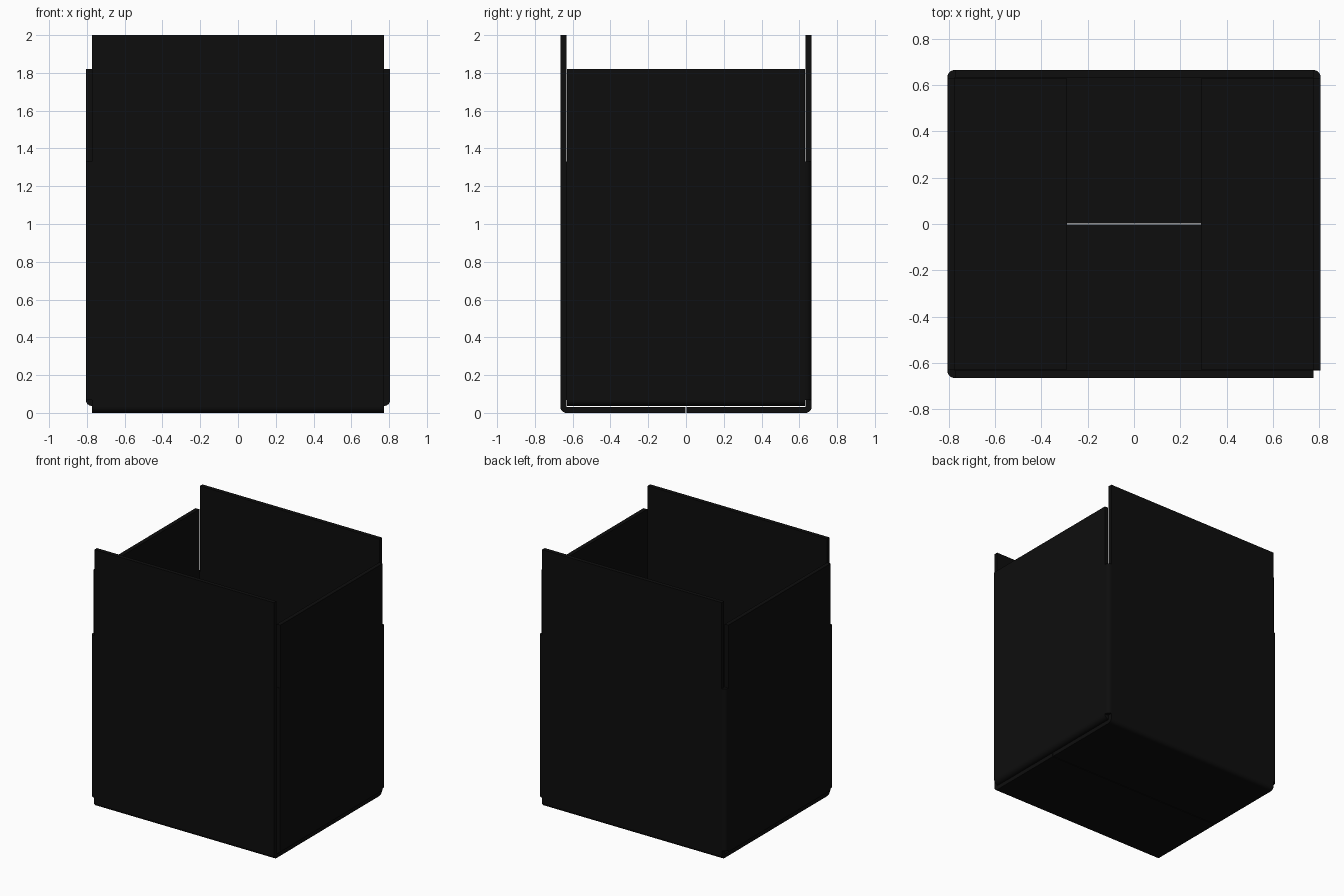
import bpy, bmesh, math
from mathutils import Vector

if "Cube" in bpy.data.objects:
    bpy.data.objects.remove(bpy.data.objects["Cube"])

T = 0.032                  # board thickness
X, Y = 0.774, 0.633        # inner half width and half depth
Z_OUT, Z_IN = T, 0.069     # crease heights of outer and inner bottom flaps
Z_TOP = 1.33               # crease height of the top flaps
GAP = 0.004                # play between flaps and neighbouring walls

black = bpy.data.materials.new("black_board")
black.diffuse_color = (0.004, 0.004, 0.004, 1)
black.use_nodes = True
black.node_tree.nodes["Principled BSDF"].inputs["Base Color"].default_value = black.diffuse_color


def prism(name, section, axis, lo, hi):
    """Extrude a 2D section along an axis; section holds the other two axes in order."""
    bm = bmesh.new()

    def vert(p, d):
        c = list(p)
        c.insert(axis, d)
        return bm.verts.new(Vector(c))

    a = [vert(p, lo) for p in section]
    b = [vert(p, hi) for p in section]
    n = len(section)
    bm.faces.new(a)
    bm.faces.new(b[::-1])
    for i in range(n):
        j = (i + 1) % n
        bm.faces.new((a[j], a[i], b[i], b[j]))
    bmesh.ops.recalc_face_normals(bm, faces=bm.faces)
    me = bpy.data.meshes.new(name)
    bm.to_mesh(me)
    bm.free()
    me.materials.append(black)
    ob = bpy.data.objects.new(name, me)
    bpy.context.collection.objects.link(ob)
    return ob


def box(name, x0, x1, y0, y1, z0, z1):
    return prism(name, [(x0, y0), (x1, y0), (x1, y1), (x0, y1)], 2, z0, z1)


def fold(name, axis, cu, cv, su, sv, lo, hi, steps=8):
    """Quarter-round crease turning about a sharp inner corner."""
    pts = [(cu, cv)]
    for i in range(steps + 1):
        a = math.pi / 2 * i / steps
        pts.append((cu + su * T * math.cos(a), cv + sv * T * math.sin(a)))
    ob = prism(name, pts, axis, lo, hi)
    bpy.context.view_layer.objects.active = ob
    ob.select_set(True)
    bpy.ops.object.shade_smooth_by_angle(angle=math.radians(30))
    ob.select_set(False)


def span(s, a, b):
    return sorted((s * a, s * b))


# Front and back: wall, top flap, bottom crease and outer bottom flap
for side, s in (("front", -1), ("back", 1)):
    y = span(s, Y, Y + T)
    box(side + "_wall", -X, X, *y, Z_OUT, Z_TOP)
    box(side + "_top_flap", -X + GAP / 2, X, *y, Z_TOP, 2.0)
    fold(side + "_bottom_crease", 0, s * Y, Z_OUT, s, -1, -X, X)
    box(side + "_bottom_flap", -X, X, *span(s, 0.003, Y), 0, Z_OUT)

# Left and right: wall, top flap, bottom crease and inner bottom flap
for side, s in (("left", -1), ("right", 1)):
    x = span(s, X, X + T)
    w = Y - GAP
    box(side + "_wall", *x, -Y, Y, Z_IN, Z_TOP)
    box(side + "_top_flap", *x, -w, w, Z_TOP, 1.82)
    fold(side + "_bottom_crease", 1, s * X, Z_IN, s, -1, -w, w)
    box(side + "_bottom_flap", *span(s, 0.29, X), -w, w, Z_IN - T, Z_IN)

# Rounded upright corners; the front right one is an open butt seam
for name, sx, sy in (("front_left", -1, -1), ("back_left", -1, 1), ("back_right", 1, 1)):
    fold(name + "_corner", 2, sx * X, sy * Y, sx, sy, Z_IN, Z_TOP)
